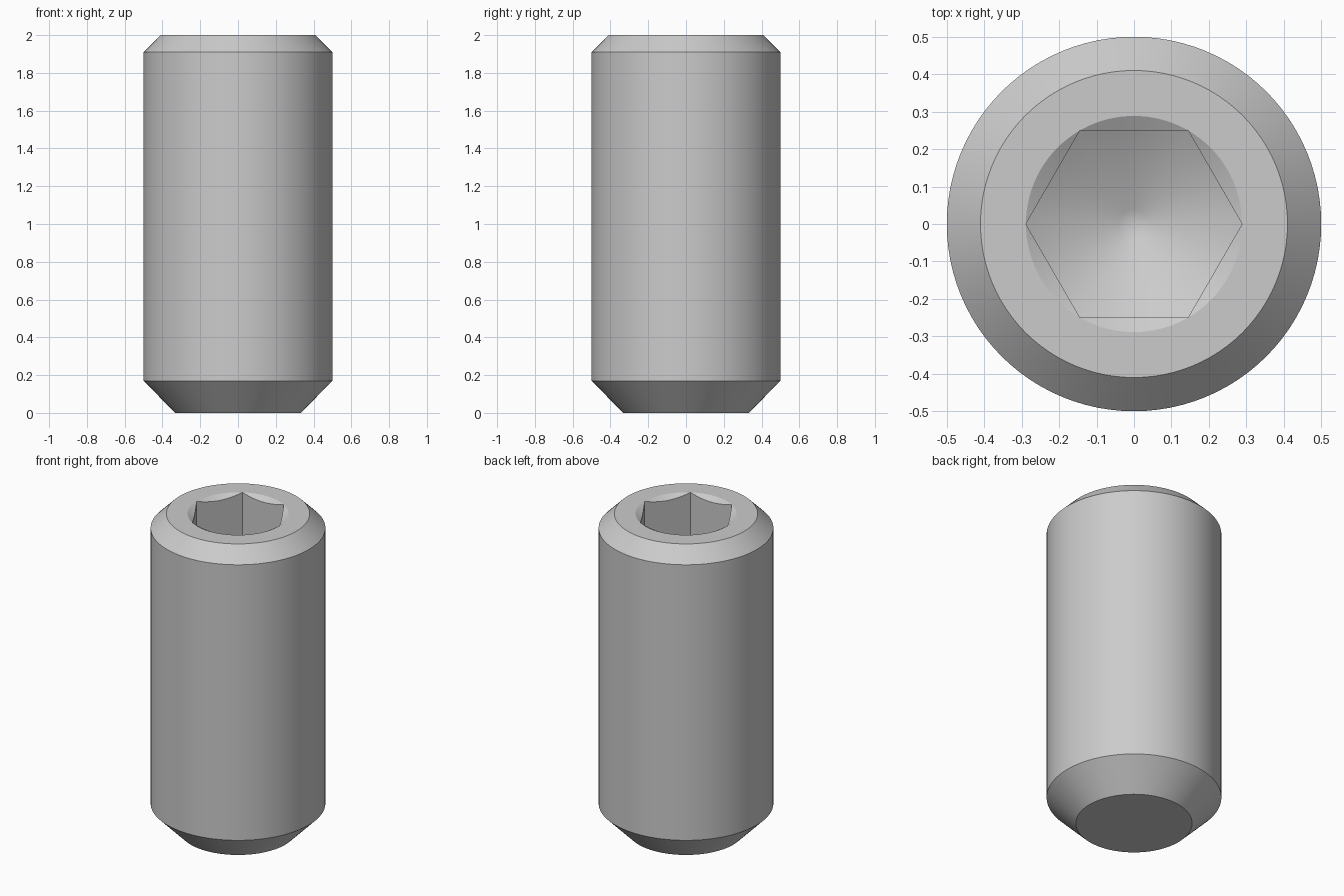
import bpy, bmesh, math

cube = bpy.data.objects.get("Cube")
if cube:
    bpy.data.objects.remove(cube, do_unlink=True)

SEGMENTS = 96              # multiple of six, so socket corners fall on vertices
HALF_FLATS = 0.25          # half the width across the socket flats
CORNER = HALF_FLATS / math.cos(math.pi / 6)
SLOPE = math.tan(math.pi / 6)
TOP, FLOOR = 2.0, 1.42


def hex_radius(angle):
    """Distance from the axis to the hexagon, with corners on the x axis."""
    return HALF_FLATS / math.cos(angle % (math.pi / 3) - math.pi / 6)


def section(angle):
    """Radius and height pairs from the bottom rim, up and down into the socket."""
    r = hex_radius(angle)
    drop = (CORNER - r) * SLOPE
    return [
        (0.333, 0), (0.5, 0.17), (0.5, 1.91), (0.41, TOP),      # outer body
        (CORNER, TOP), (r, TOP - drop),                         # socket countersink
        (r, FLOOR - drop), (0.04, FLOOR - (CORNER - 0.04) * SLOPE),  # wall, drilled floor
    ]


bm = bmesh.new()
columns = []
for i in range(SEGMENTS):
    a = 2 * math.pi * i / SEGMENTS
    columns.append([bm.verts.new((r * math.cos(a), r * math.sin(a), z))
                    for r, z in section(a)])

# Skin between neighbouring sections, then close the tip and the flat point
tip = bm.verts.new((0, 0, FLOOR - (CORNER - 0.04) * SLOPE - 0.007))
for i, col in enumerate(columns):
    nxt = columns[(i + 1) % SEGMENTS]
    for j in range(len(col) - 1):
        bm.faces.new((col[j], nxt[j], nxt[j + 1], col[j + 1]))
    bm.faces.new((col[-1], nxt[-1], tip))
bm.faces.new([col[0] for col in reversed(columns)])

# Countersink vanishes at the six corners
bmesh.ops.remove_doubles(bm, verts=bm.verts, dist=0.00005)
bmesh.ops.recalc_face_normals(bm, faces=bm.faces)

mesh = bpy.data.meshes.new("set_screw")
bm.to_mesh(mesh)
bm.free()
screw = bpy.data.objects.new("set_screw", mesh)
bpy.context.collection.objects.link(screw)

# Plain steel
steel = bpy.data.materials.new("grey_steel")
steel.use_nodes = True
colour = (0.6, 0.6, 0.6, 1)
steel.diffuse_color = colour
steel.node_tree.nodes["Principled BSDF"].inputs["Base Color"].default_value = colour
mesh.materials.append(steel)

bpy.ops.object.select_all(action="DESELECT")
screw.select_set(True)
bpy.context.view_layer.objects.active = screw
bpy.ops.object.shade_smooth_by_angle(angle=math.radians(27))
